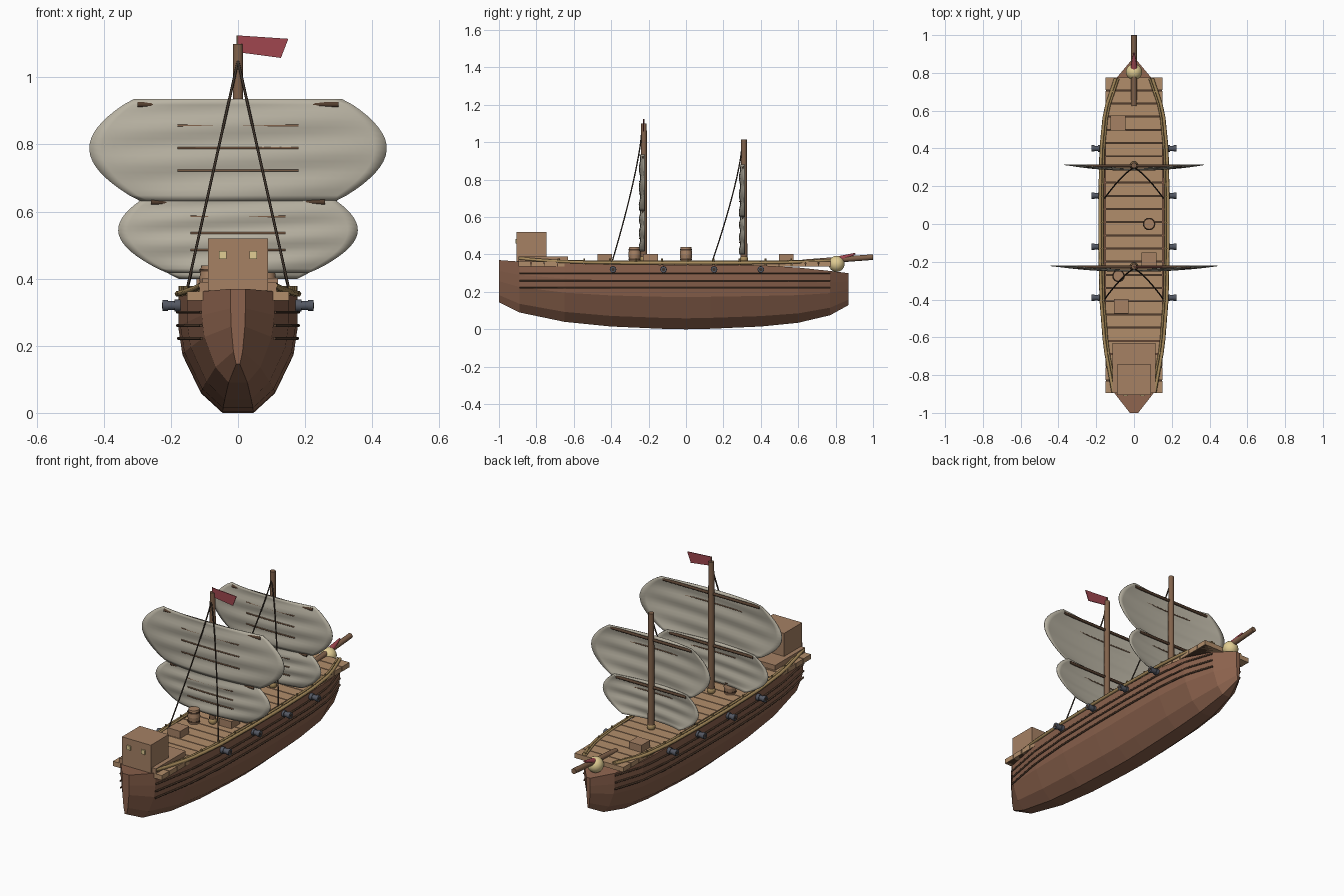
import bpy, bmesh, math
from mathutils import Vector

if "Cube" in bpy.data.objects:
    bpy.data.objects.remove(bpy.data.objects["Cube"])

def mat(name, r, g, b):
    m = bpy.data.materials.new(name)
    m.diffuse_color = tuple((c / 255) ** 2.2 for c in (r, g, b)) + (1,)
    m.use_nodes = True
    m.node_tree.nodes["Principled BSDF"].inputs["Base Color"].default_value = m.diffuse_color
    return m

HULL = mat("hull_wood", 138, 98, 78)
DECK = mat("deck_wood", 176, 140, 106)
CABIN = mat("cabin_wood", 164, 128, 100)
MAST = mat("mast_wood", 128, 98, 76)
DARK = mat("dark_wood", 84, 64, 50)
RAIL = mat("rail_wood", 166, 138, 92)
CREAM = mat("cream", 224, 204, 146)
CLOTH = mat("sail_cloth", 184, 178, 162)
IRON = mat("iron", 84, 88, 98)
RED = mat("red_cloth", 158, 72, 80)
ROPE = mat("rope", 66, 56, 48)

def mesh_obj(name, verts, faces, m, smooth=False):
    me = bpy.data.meshes.new(name)
    me.from_pydata(verts, [], faces)
    bm = bmesh.new()
    bm.from_mesh(me)
    bmesh.ops.recalc_face_normals(bm, faces=bm.faces)
    for f in bm.faces:
        f.smooth = smooth
    bm.to_mesh(me)
    bm.free()
    o = bpy.data.objects.new(name, me)
    bpy.context.collection.objects.link(o)
    me.materials.append(m)
    return o

def box(name, lo, hi, m):
    v = [(x, y, z) for x in (lo[0], hi[0]) for y in (lo[1], hi[1]) for z in (lo[2], hi[2])]
    f = [(0, 1, 3, 2), (4, 6, 7, 5), (0, 4, 5, 1), (2, 3, 7, 6), (0, 2, 6, 4), (1, 5, 7, 3)]
    return mesh_obj(name, v, f, m)

def rod(name, a, b, r, m, r2=None, n=12):
    a, b = Vector(a), Vector(b)
    bpy.ops.mesh.primitive_cone_add(vertices=n, radius1=r, radius2=r if r2 is None else r2,
                                    depth=(b - a).length, location=(a + b) / 2)
    o = bpy.context.object
    o.rotation_euler = (b - a).to_track_quat('Z', 'Y').to_euler()
    o.name = name
    o.data.materials.append(m)
    bpy.ops.object.shade_smooth_by_angle(angle=math.radians(40))
    return o

def ball(name, loc, r, m):
    bpy.ops.mesh.primitive_uv_sphere_add(segments=20, ring_count=12, radius=r, location=loc)
    o = bpy.context.object
    o.name = name
    o.data.materials.append(m)
    bpy.ops.object.shade_smooth()

def tube(name, pts, r, m):
    cu = bpy.data.curves.new(name, 'CURVE')
    cu.dimensions = '3D'
    cu.bevel_depth = r
    cu.bevel_resolution = 1
    cu.use_fill_caps = True
    sp = cu.splines.new('POLY')
    sp.points.add(len(pts) - 1)
    for p, c in zip(sp.points, pts):
        p.co = (*c, 1)
    o = bpy.data.objects.new(name, cu)
    bpy.context.collection.objects.link(o)
    cu.materials.append(m)

# hull stations: y, half width, keel z, top z
ST = [(-1, .022, .145, .37), (-.89, .108, .09, .362), (-.65, .152, .04, .352), (-.4, .172, .015, .347),
      (-.13, .178, .003, .345), (0, .178, 0, .345), (.13, .178, .003, .345), (.4, .172, .015, .342),
      (.6, .152, .035, .33), (.77, .095, .075, .312), (.87, .012, .13, .30)]
PROF = [(.26, 0), (.62, .17), (.93, .5), (1, .74), (1, 1)]

def hull_w(y):
    for a, b in zip(ST, ST[1:]):
        if a[0] <= y <= b[0]:
            return a[1] + (b[1] - a[1]) * (y - a[0]) / (b[0] - a[0])
    return .01

# hull, lofted through the stations
verts, faces = [], []
for y, w, k, t in ST:
    side = [(w * px, y, k + (t - k) * pz) for px, pz in PROF]
    verts += [(-x, b, c) for x, b, c in reversed(side)] + side
n = 2 * len(PROF)
for i in range(len(ST) - 1):
    for j in range(n):
        k = (j + 1) % n
        faces.append((i * n + j, i * n + k, (i + 1) * n + k, (i + 1) * n + j))
faces += [tuple(range(n)), tuple(range((len(ST) - 1) * n, len(ST) * n))]
mesh_obj("hull", verts, faces, HULL)

# deck planks laid across, over a dark under-deck
box("under_deck", (-.148, -.89, .335), (.148, .77, .35), DARK)
N = 24
step = 1.675 / N
for i in range(N):
    y = -.895 + i * step
    box("deck_plank", (-.152, y, .335), (.152, y + step - .005, .362), DECK)

# hull wales, rails, rail posts and cannons on both sides
ys = [-.89 + 1.66 * i / 24 for i in range(25)]
for s in (-1, 1):
    for z in (.30, .26, .222):
        tube("wale", [(s * (hull_w(y) * (1 if z > .23 else .985) + .002), y, z) for y in ys], .005, DARK)
    tube("rail", [(s * (hull_w(y) + .002), y, .355 + .025 * (y / .89) ** 4) for y in ys], .009, RAIL)
    tube("inner_rail", [(s * (hull_w(y) - .012), y, .362 + .014 * (y / .89) ** 4) for y in ys], .006, RAIL)
    for y in ys[1:-1:2]:
        rod("rail_post", (s * (hull_w(y) - .006), y, .335), (s * (hull_w(y) - .006), y, .378), .005, RAIL, n=8)
    for y in (.40, .15, -.12, -.39):
        rod("cannon_barrel", (s * .13, y, .32), (s * .222, y, .32), .014, IRON)
        rod("cannon_muzzle", (s * .208, y, .32), (s * .225, y, .32), .017, IRON)
        rod("cannon_bore", (s * .22, y, .32), (s * .2258, y, .32), .009, ROPE)
        rod("cannon_collar", (s * .172, y, .32), (s * .19, y, .32), .018, IRON)

# stern platform and cabin
box("stern_platform", (-.115, -.895, .36), (.115, -.63, .39), CABIN)
box("cabin", (-.09, -.905, .36), (.09, -.745, .52), CABIN)
for s in (-1, 1):
    box("window", (s * .045 - .011, -.911, .459), (s * .045 + .011, -.90, .483), CREAM)

# cargo
for x, y in ((-.085, .535), (.08, -.19), (-.067, -.435)):
    box("crate", (x - .039, y - .039, .36), (x + .039, y + .039, .402), CABIN)
for x, y in ((.08, 0), (-.082, -.275)):
    rod("barrel_lower", (x, y, .36), (x, y, .40), .028, CABIN, .033, 16)
    rod("barrel_upper", (x, y, .40), (x, y, .44), .033, CABIN, .028, 16)
    for z in (.375, .425):
        rod("barrel_hoop", (x, y, z - .004), (x, y, z + .004), .0325, DARK, n=16)

def sail(name, y0, ztop, zbot, wt, wm, wb):
    # barrel-sided sheet, bowed toward the stern with shallow ripples
    nx, nz, v, f = 24, 18, [], []
    for j in range(nz + 1):
        t = j / nz
        base = wt + (wb - wt) * t
        w = base + (wm - (wt + wb) / 2) * math.sin(math.pi * t) ** .85
        for i in range(nx + 1):
            u = 2 * i / nx - 1
            y = y0 + .012 - .026 * (1 - u * u) + .004 * math.sin(t * 19 + u * 1.5) * (1 - u ** 4)
            v.append((u * w, y, ztop + (zbot - ztop) * t))
    for j in range(nz):
        for i in range(nx):
            a = j * (nx + 1) + i
            f.append((a, a + 1, a + nx + 2, a + nx + 1))
    o = mesh_obj(name, v, f, CLOTH, True)
    sol = o.modifiers.new("thickness", 'SOLIDIFY')
    sol.thickness = .004
    sol.offset = 0

def rig(prefix, y, top, zs, k):
    # mast, ball foot, sails, yards, battens and stays; k scales the widths
    rod(prefix + "_mast", (0, y, .34), (0, y, top), .018, MAST, .015)
    ball(prefix + "_mast_foot", (0, y, .375), .022, RAIL)
    ys = y - .008
    upper, lower = (zs[0], zs[1], .31 * k, .443 * k, .29 * k), (zs[1] + .012, zs[2], .27 * k, .355 * k, .21 * k)
    for nm, (a, b, wt, wm, wb), hw in (("upper", upper, .18 * k), ("lower", lower, .142 * k)):
        sail(prefix + "_" + nm + "_sail", ys, a, b, wt, wm, wb)
        L = .30 * k if nm == "upper" else .26 * k
        rod(prefix + "_" + nm + "_yard", (-L, y - .002, a - .016), (L, y - .002, a - .016), .008, DARK)
        for t in (.26, .48, .70):
            z = a + (b - a) * t
            tube("batten", [(hw * u / 4, ys - .016 + .022 * (hw * u / 4 / wm) ** 2, z) for u in range(-4, 5)], .0035, MAST)
    for s in (-1, 1):
        pts = []
        for i in range(13):
            t = i / 12
            pts.append((s * .155 * t, y - .012 - .16 * t ** 1.3, top - .05 + (.355 - top + .05) * t))
        tube(prefix + "_stay", pts, .004, ROPE)

rig("main", -.225, 1.10, (.935, .632, .418), 1)
rig("fore", .31, 1.015, (.88, .60, .40), .835)

# pennant at the main masthead
flag = [(0, 1.125), (.15, 1.115), (.128, 1.058), (0, 1.075)]
o = mesh_obj("pennant", [(x, -.225, z) for x, z in flag], [(0, 1, 2, 3)], RED)
o.modifiers.new("thickness", 'SOLIDIFY').thickness = .004
rod("pennant_pin", (0, -.225, 1.09), (0, -.225, 1.125), .004, MAST, n=8)

# bowsprit and figurehead
rod("bowsprit", (0, .625, .358), (0, 1.0, .386), .015, MAST)
ball("figurehead_ball", (0, .805, .35), .043, CREAM)
rod("figurehead_cone", (0, .825, .375), (0, .905, .405), .018, RED, .004)
